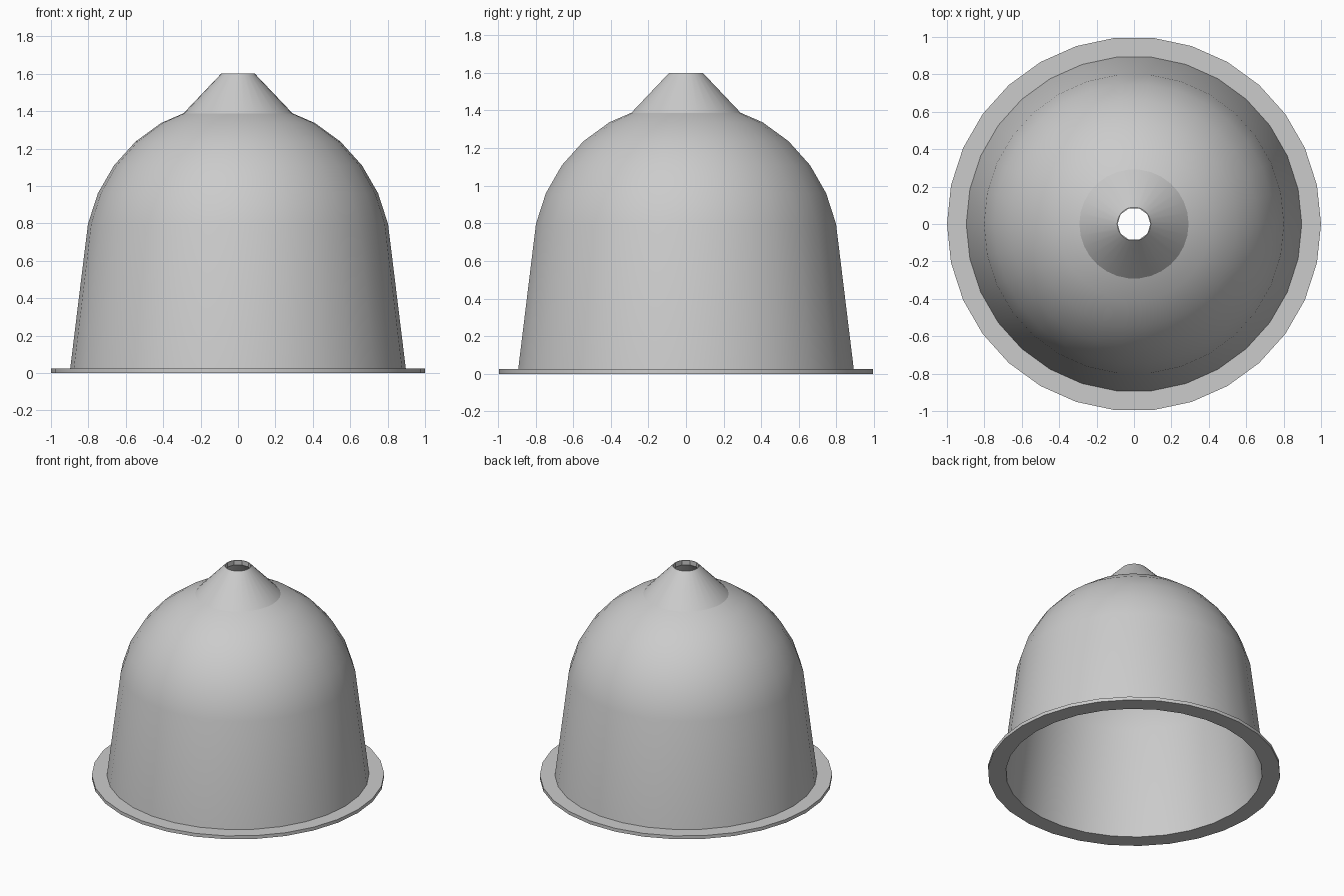
import bpy
import bmesh
from math import radians, sin, cos, pi

SEGMENTS = 30        # sides around the axis
HOLE_SIDES = 10      # sides of the small hole

cube = bpy.data.objects.get("Cube")
if cube:
    bpy.data.objects.remove(cube, do_unlink=True)

grey = bpy.data.materials.new("light_grey")
grey.use_nodes = True
colour = (0.6, 0.6, 0.6, 1)
grey.diffuse_color = colour
grey.node_tree.nodes["Principled BSDF"].inputs["Base Color"].default_value = colour


def hole_factor(angle):
    """Flatten a circle into the coarse polygon of the hole."""
    half = pi / HOLE_SIDES
    return cos(half) / cos(angle % (2 * half) - half)


def lathe(name, profile):
    """Revolve a closed profile of (radius, height, is_hole) points."""
    bm = bmesh.new()
    rings = []
    for i in range(SEGMENTS):
        a = 2 * pi * i / SEGMENTS
        ring = []
        for r, z, is_hole in profile:
            r *= hole_factor(a) if is_hole else 1
            ring.append(bm.verts.new((r * cos(a), r * sin(a), z)))
        rings.append(ring)
    n = len(profile)
    for i, ring in enumerate(rings):
        after = rings[(i + 1) % SEGMENTS]
        for j in range(n):
            k = (j + 1) % n
            bm.faces.new((ring[j], after[j], after[k], ring[k]))
    bmesh.ops.recalc_face_normals(bm, faces=bm.faces)
    mesh = bpy.data.meshes.new(name)
    bm.to_mesh(mesh)
    bm.free()
    mesh.materials.append(grey)
    obj = bpy.data.objects.new(name, mesh)
    bpy.context.collection.objects.link(obj)
    bpy.ops.object.select_all(action="DESELECT")
    obj.select_set(True)
    bpy.context.view_layer.objects.active = obj
    bpy.ops.object.shade_smooth_by_angle(angle=radians(20))
    return obj


def dome(radius, centre):
    """Arc of the rounded shoulder, from the wall up to the spout."""
    return [(radius * cos(radians(a)), centre + radius * sin(radians(a)), False)
            for a in range(12, 61, 12)]


# Hollow capsule in one closed profile: flange, wall, dome, spout and lining
outside = [(1, 0, False), (1, 0.025, False), (0.897, 0.025, False)]
outside += dome(0.82, 0.627) + [(0.292, 1.388, False), (0.09, 1.6, False)]
hole = [(0.088, 1.6, True), (0.088, 1.565, True)]
lining = [(0.27, 1.368, False)] + dome(0.798, 0.627)[::-1] + [(0.877, 0, False)]
lathe("capsule_shell", outside + hole + lining)
